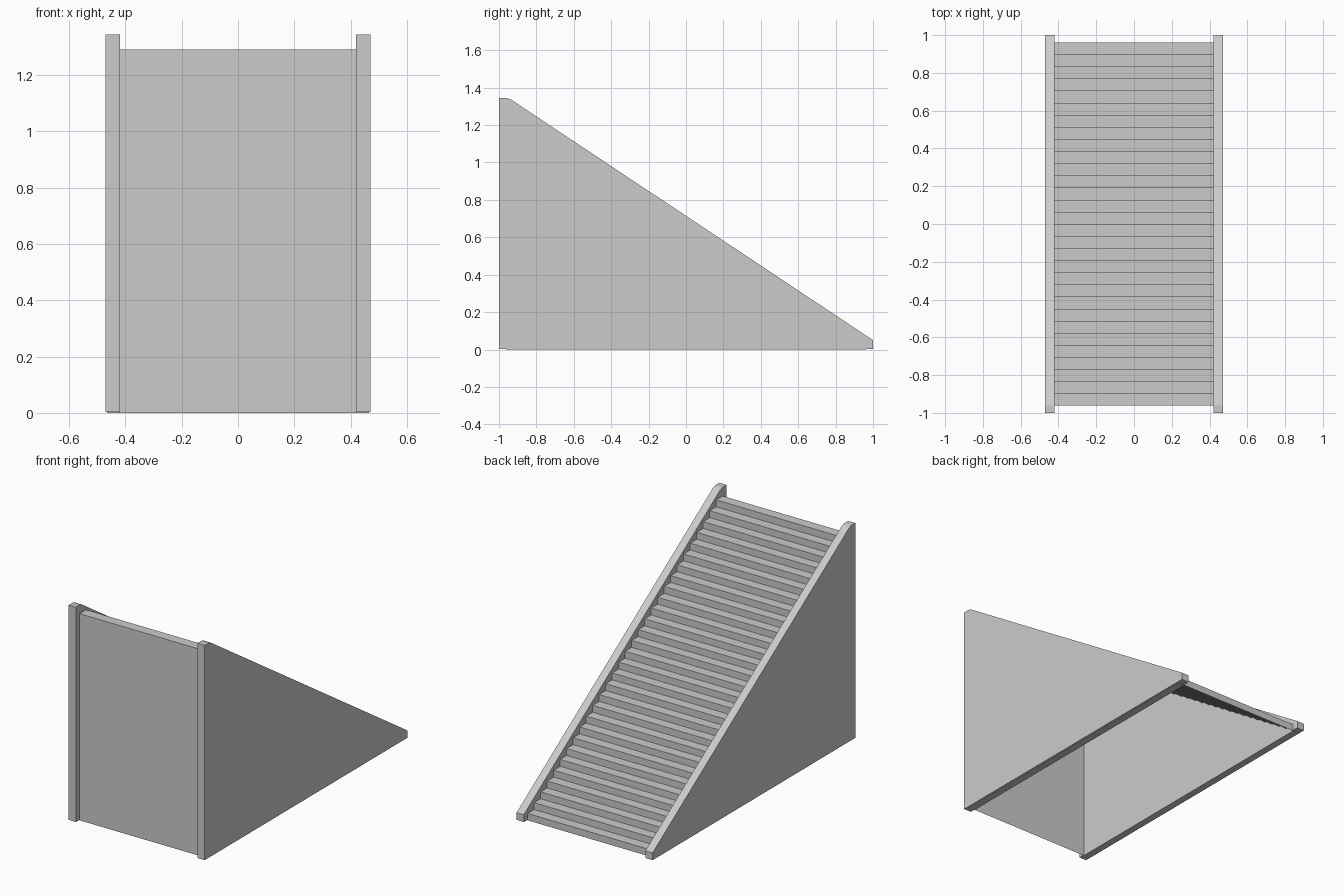
import bpy
import bmesh

cube = bpy.data.objects.get("Cube")
if cube:
    bpy.data.objects.remove(cube, do_unlink=True)

grey = bpy.data.materials.new("light grey")
grey.use_nodes = True
colour = (0.6, 0.6, 0.6, 1)
grey.diffuse_color = colour
grey.node_tree.nodes["Principled BSDF"].inputs["Base Color"].default_value = colour


def extrude_profile(name, points, x0, x1, solid):
    """Sweep a (y, z) profile along x, closed with end caps if solid."""
    bm = bmesh.new()
    a = [bm.verts.new((x0, y, z)) for y, z in points]
    b = [bm.verts.new((x1, y, z)) for y, z in points]
    n = len(points)
    for i in range(n if solid else n - 1):
        j = (i + 1) % n
        bm.faces.new((a[i], a[j], b[j], b[i]))
    if solid:
        bm.faces.new(a)
        bm.faces.new(b)
        bmesh.ops.recalc_face_normals(bm, faces=bm.faces)
    mesh = bpy.data.meshes.new(name)
    bm.to_mesh(mesh)
    bm.free()
    mesh.materials.append(grey)
    obj = bpy.data.objects.new(name, mesh)
    bpy.context.collection.objects.link(obj)
    return obj


HALF, WALL_IN, WALL_OUT = 0.962, 0.42, 0.47
STEPS, TOP = 30, 1.29
run, rise = 2 * HALF / STEPS, TOP / STEPS

# Steps and tall front panel: one open sheet, hollow underneath
profile = [(HALF, 0)]
for i in range(STEPS):
    y, z = HALF - i * run, (i + 1) * rise
    profile += [(y, z), (y - run, z)]
profile.append((-HALF, 0))
extrude_profile("stair_sheet", profile, WALL_OUT - 2 * WALL_OUT + 0.05, WALL_IN, False)

# Side walls with a clipped top corner, and a thin foot strip below each
wall = [(-1, 0.004), (1, 0.004), (1, 0.05), (-0.935, 1.336), (-0.96, 1.345), (-1, 1.345)]
foot = [(-HALF, 0), (HALF, 0), (HALF, 0.004), (-HALF, 0.004)]
for side, s in (("left", 1), ("right", -1)):
    extrude_profile(side + "_wall", wall, s * WALL_IN, s * WALL_OUT, True)
    extrude_profile(side + "_foot", foot, s * WALL_IN, s * (WALL_OUT - 0.005), True)
